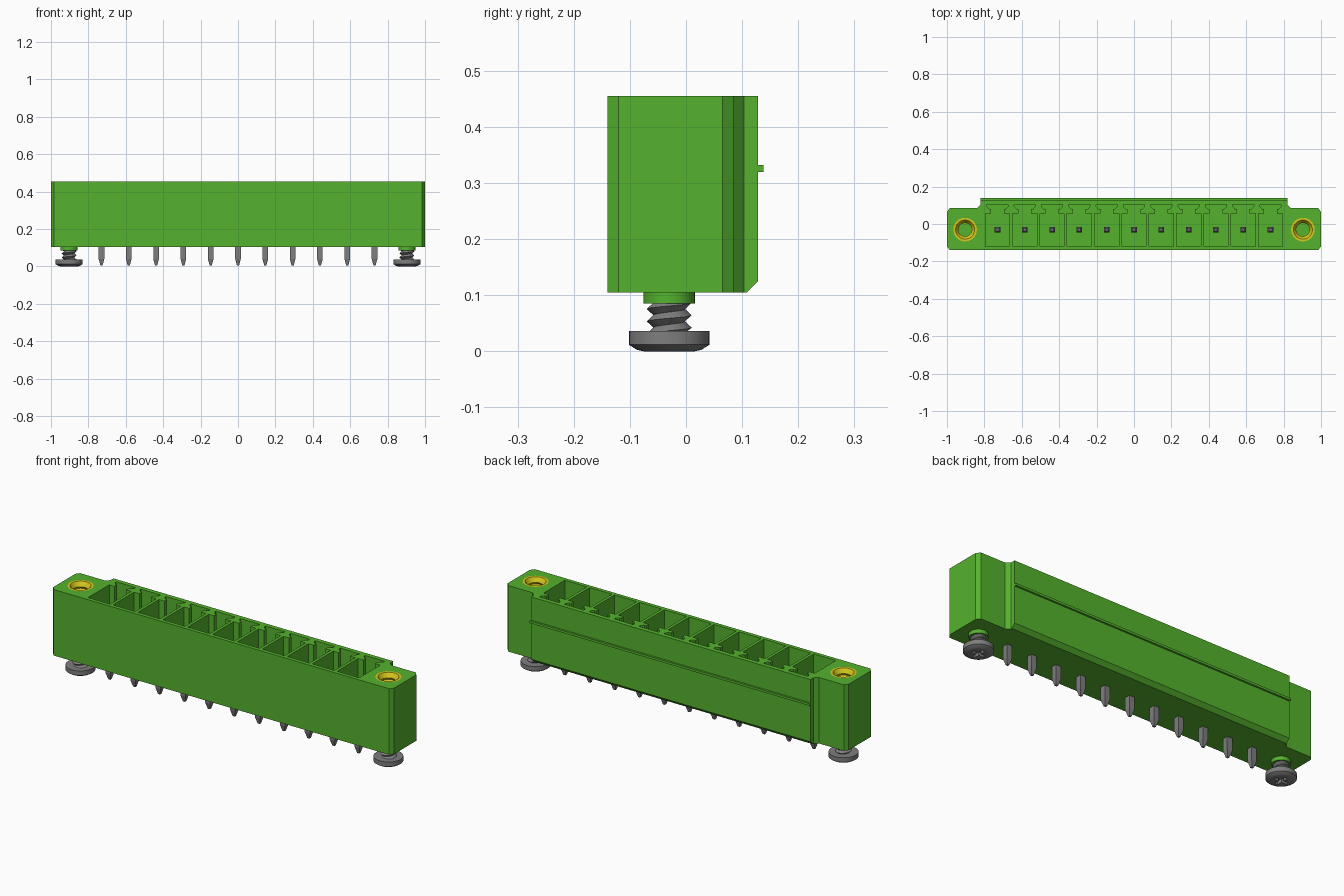
import bpy, bmesh, math

cube = bpy.data.objects.get("Cube")
if cube:
    bpy.data.objects.remove(cube, do_unlink=True)


def material(name, rgb, metallic=0.0):
    m = bpy.data.materials.new(name)
    m.use_nodes = True
    m.diffuse_color = (*rgb, 1)
    b = m.node_tree.nodes["Principled BSDF"]
    b.inputs["Base Color"].default_value = (*rgb, 1)
    b.inputs["Roughness"].default_value = 0.6
    return m


GREEN = material("green plastic", (0.09, 0.45, 0.027))
STEEL = material("grey steel", (0.21, 0.21, 0.21))
BRASS = material("yellow brass", (0.68, 0.58, 0.012))

Z0, Z1 = 0.105, 0.455      # housing bottom and top
YC = -0.03                 # line of the pins and screws
PITCH, COUNT = 0.146, 11
XS = [(i - (COUNT - 1) / 2) * PITCH for i in range(COUNT)]
SCREW_X = 0.903


def make(name, bm, mat, smooth=False):
    bmesh.ops.recalc_face_normals(bm, faces=bm.faces)
    me = bpy.data.meshes.new(name)
    bm.to_mesh(me)
    bm.free()
    ob = bpy.data.objects.new(name, me)
    bpy.context.collection.objects.link(ob)
    me.materials.append(mat)
    if smooth:
        bpy.ops.object.select_all(action='DESELECT')
        ob.select_set(True)
        bpy.context.view_layer.objects.active = ob
        bpy.ops.object.shade_smooth_by_angle(angle=math.radians(30))
    return ob


def prism(bm, pts, z0, z1):
    """Extrude a plan outline from z0 to z1."""
    lo = [bm.verts.new((x, y, z0)) for x, y in pts]
    hi = [bm.verts.new((x, y, z1)) for x, y in pts]
    n = len(pts)
    bm.faces.new(lo[::-1])
    bm.faces.new(hi)
    for i in range(n):
        j = (i + 1) % n
        bm.faces.new((lo[i], lo[j], hi[j], hi[i]))


def rect(x0, x1, y0, y1):
    return [(x0, y0), (x1, y0), (x1, y1), (x0, y1)]


def circle(x, y, r, n=32):
    return [(x + r * math.cos(2 * math.pi * i / n),
             y + r * math.sin(2 * math.pi * i / n)) for i in range(n)]


def loft(bm, rings, caps=True):
    """Skin equal-sized closed rings of 3D points."""
    vs = [[bm.verts.new(p) for p in r] for r in rings]
    n = len(vs[0])
    for a, b in zip(vs, vs[1:]):
        for i in range(n):
            j = (i + 1) % n
            bm.faces.new((a[i], a[j], b[j], b[i]))
    if caps:
        bm.faces.new(vs[0][::-1])
        bm.faces.new(vs[-1])


def lathe(bm, x, profile, caps=True):
    loft(bm, [[(px, py, z) for px, py in circle(x, YC, r)] for r, z in profile], caps)


def cut(ob, cutter):
    cutter.hide_render = True
    mod = ob.modifiers.new("cut", 'BOOLEAN')
    mod.operation, mod.solver, mod.object = 'DIFFERENCE', 'EXACT', cutter
    bpy.context.view_layer.objects.active = ob
    bpy.ops.object.modifier_apply(modifier=mod.name)
    bpy.data.objects.remove(cutter, do_unlink=True)


# Housing: mirrored plan outline with chamfered end flanges
half = [(0.985, -0.14), (1.0, -0.12), (1.0, 0.065), (0.985, 0.085),
        (0.84, 0.085), (0.82, 0.103), (0.82, 0.128)]
bm = bmesh.new()
prism(bm, half + [(-x, y) for x, y in reversed(half)], Z0, Z1)
housing = make("housing", bm, GREEN)

# Contact pockets with keyed slots behind, and insert bores
bm = bmesh.new()
for x in XS:
    key = [(0.065, -0.12), (0.065, 0.057), (0.034, 0.057), (0.034, 0.079),
           (0.043, 0.079), (0.057, 0.094), (0.057, 0.104)]
    prism(bm, [(x + a, y) for a, y in key] +
          [(x - a, y) for a, y in reversed(key)], 0.2, Z1 + 0.05)
for s in (-1, 1):
    prism(bm, circle(s * SCREW_X, YC, 0.063), 0.2, Z1 + 0.05)
cut(housing, make("pocket_cutter", bm, GREEN))

# Bevel along the lower back edge
bm = bmesh.new()
loft(bm, [[(x, 0.107, 0.104), (x, 0.14, 0.104), (x, 0.14, 0.137)] for x in (-0.9, 0.9)])
cut(housing, make("bevel_cutter", bm, GREEN))

# Rib along the back
bm = bmesh.new()
prism(bm, rect(-0.82, 0.82, 0.127, 0.138), 0.32, 0.332)
make("back_rib", bm, GREEN)

# Square contact pins, tapered at both ends
for i, x in enumerate(XS):
    bm = bmesh.new()
    loft(bm, [[(px, py, z) for px, py in rect(x - w, x + w, YC - w, YC + w)]
              for w, z in ((0.006, 0.006), (0.015, 0.04), (0.015, 0.35), (0.007, 0.375))])
    make(f"contact_pin_{i + 1}", bm, STEEL)


def thread(bm, x, z0, turns, pitch, r_in, r_out, n=32):
    """Helical V thread: alternate crest and root edges."""
    crest, root = [], []
    for k in range(int(turns * n) + 1):
        a = 2 * math.pi * k / n
        z = z0 + pitch * k / n
        for lst, r, dz in ((crest, r_out, 0), (root, r_in, pitch / 2)):
            lst.append(bm.verts.new((x + r * math.cos(a), YC + r * math.sin(a), z + dz)))
    for k in range(len(crest) - 1):
        bm.faces.new((crest[k], crest[k + 1], root[k + 1], root[k]))
        if k + n + 1 < len(crest):
            bm.faces.new((root[k], root[k + 1], crest[k + n + 1], crest[k + n]))


for side, s in (("left", 1), ("right", -1)):
    x = s * SCREW_X

    # Collar under the flange
    bm = bmesh.new()
    lathe(bm, x, [(0.046, 0.085), (0.046, Z0 + 0.005)])
    make(f"{side}_collar", bm, GREEN, True)

    # Brass insert with a ridged bore
    prof = [(0.063, 0.21), (0.063, Z1), (0.051, Z1), (0.043, Z1 - 0.012)]
    z = Z1 - 0.012
    while z > 0.23:
        prof += [(0.036, z - 0.011), (0.043, z - 0.022)]
        z -= 0.022
    bm = bmesh.new()
    lathe(bm, x, prof, caps=False)
    make(f"{side}_threaded_insert", bm, BRASS, True)

    # Screw head with a cross recess underneath
    bm = bmesh.new()
    lathe(bm, x, [(0.045, 0.0), (0.058, 0.003), (0.072, 0.012), (0.072, 0.036)])
    head = make(f"{side}_screw_head", bm, STEEL, True)
    for w, d in ((0.036, 0.008), (0.008, 0.036)):
        bm = bmesh.new()
        prism(bm, rect(x - w, x + w, YC - d, YC + d), -0.02, 0.018)
        cut(head, make("recess_cutter", bm, STEEL))

    # Threaded shank
    bm = bmesh.new()
    lathe(bm, x, [(0.028, 0.03), (0.028, 0.1)])
    thread(bm, x, 0.015, 3.6, 0.022, 0.028, 0.04)
    make(f"{side}_screw_thread", bm, STEEL, True)
